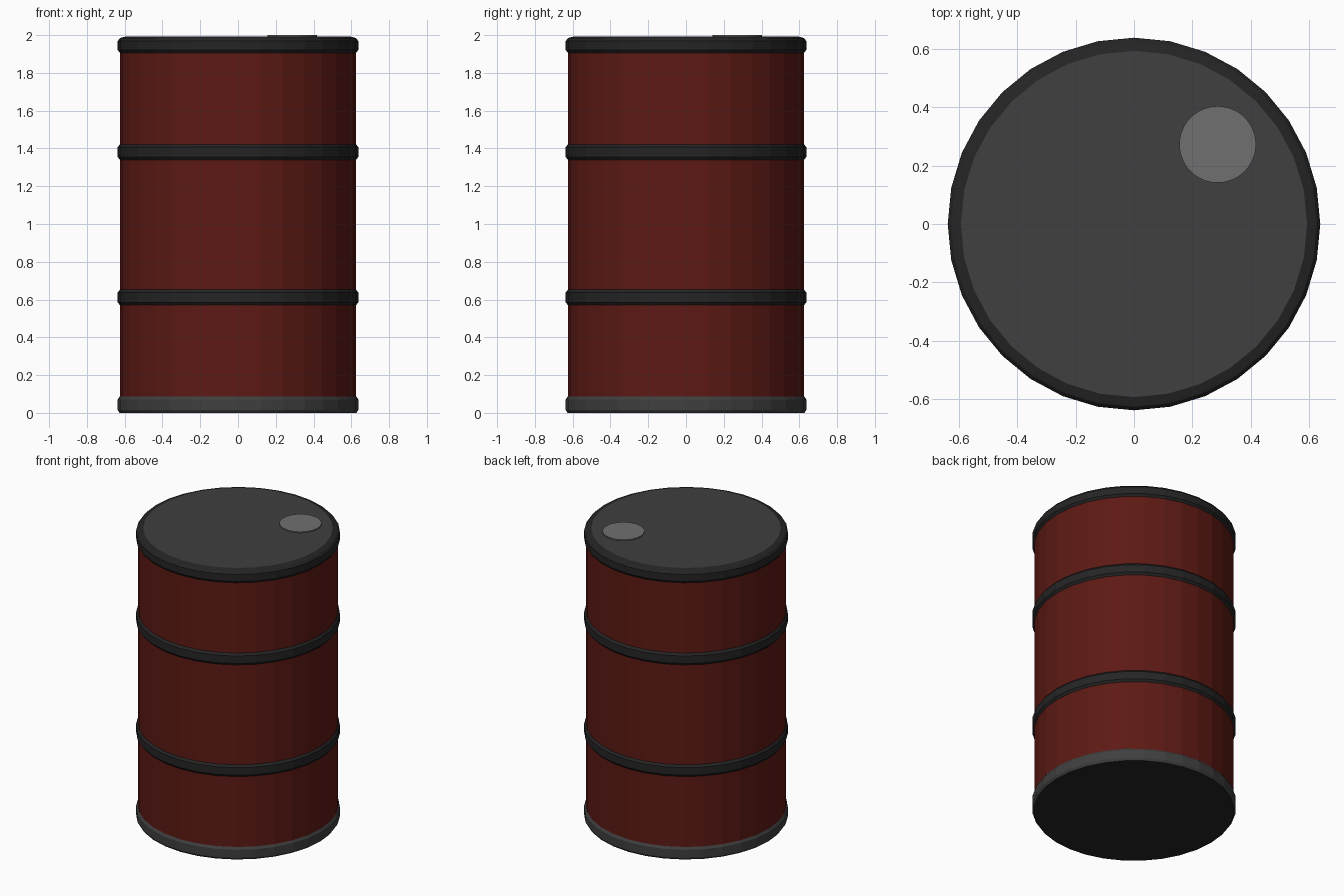
import bpy, bmesh
from math import cos, sin, tau

if "Cube" in bpy.data.objects:
    bpy.data.objects.remove(bpy.data.objects["Cube"])


def material(name, rgb):
    m = bpy.data.materials.new(name)
    m.diffuse_color = (*rgb, 1)
    m.use_nodes = True
    m.node_tree.nodes["Principled BSDF"].inputs["Base Color"].default_value = m.diffuse_color
    return m


RED = material("red_paint", (0.11, 0.01, 0.007))
BLACK = material("black_rim", (0.018, 0.018, 0.018))
DARK = material("dark_steel", (0.05, 0.05, 0.05))
CAP = material("cap_steel", (0.16, 0.16, 0.16))


def lathe(name, profile, mat, sides=32, centre=(0, 0), cap_bottom=False, cap_top=False):
    """Spin a bottom-to-top (radius, z) profile around z, flat shaded."""
    bm = bmesh.new()
    rings = [[bm.verts.new((centre[0] + r * cos(tau * i / sides),
                            centre[1] + r * sin(tau * i / sides), z))
              for i in range(sides)] for r, z in profile]
    for a, b in zip(rings, rings[1:]):
        for i in range(sides):
            j = (i + 1) % sides
            bm.faces.new((a[i], a[j], b[j], b[i]))
    if cap_bottom:
        bm.faces.new(rings[0][::-1])
    if cap_top:
        bm.faces.new(rings[-1])
    mesh = bpy.data.meshes.new(name)
    bm.to_mesh(mesh)
    bm.free()
    mesh.materials.append(mat)
    obj = bpy.data.objects.new(name, mesh)
    bpy.context.collection.objects.link(obj)
    return obj


def band(z0, z1, inner=0.625):
    """Chamfered hoop profile."""
    return [(inner, z0), (0.637, z0 + 0.015), (0.637, z1 - 0.015), (inner, z1)]


# Drum wall
lathe("drum_body", [(0.625, 0.08), (0.625, 1.91)], RED)

# Two rolling hoops
for name, z in (("lower_hoop", 0.57), ("upper_hoop", 1.34)):
    lathe(name, band(z, z + 0.082), BLACK)

# Bottom rim and underside
lathe("bottom_rim", band(0.0, 0.086, 0.627), DARK)
lathe("drum_base", [(0.627, 0.0)], BLACK, cap_bottom=True)

# Top rim and lid
lathe("top_rim", band(1.906, 1.984) + [(0.615, 1.987), (0.592, 1.993)], BLACK)
lathe("lid", [(0.592, 1.993)], DARK, cap_top=True)

# Filler cap
lathe("filler_cap", [(0.131, 1.99), (0.131, 2.0)], CAP, sides=48,
      centre=(0.286, 0.272), cap_top=True)
